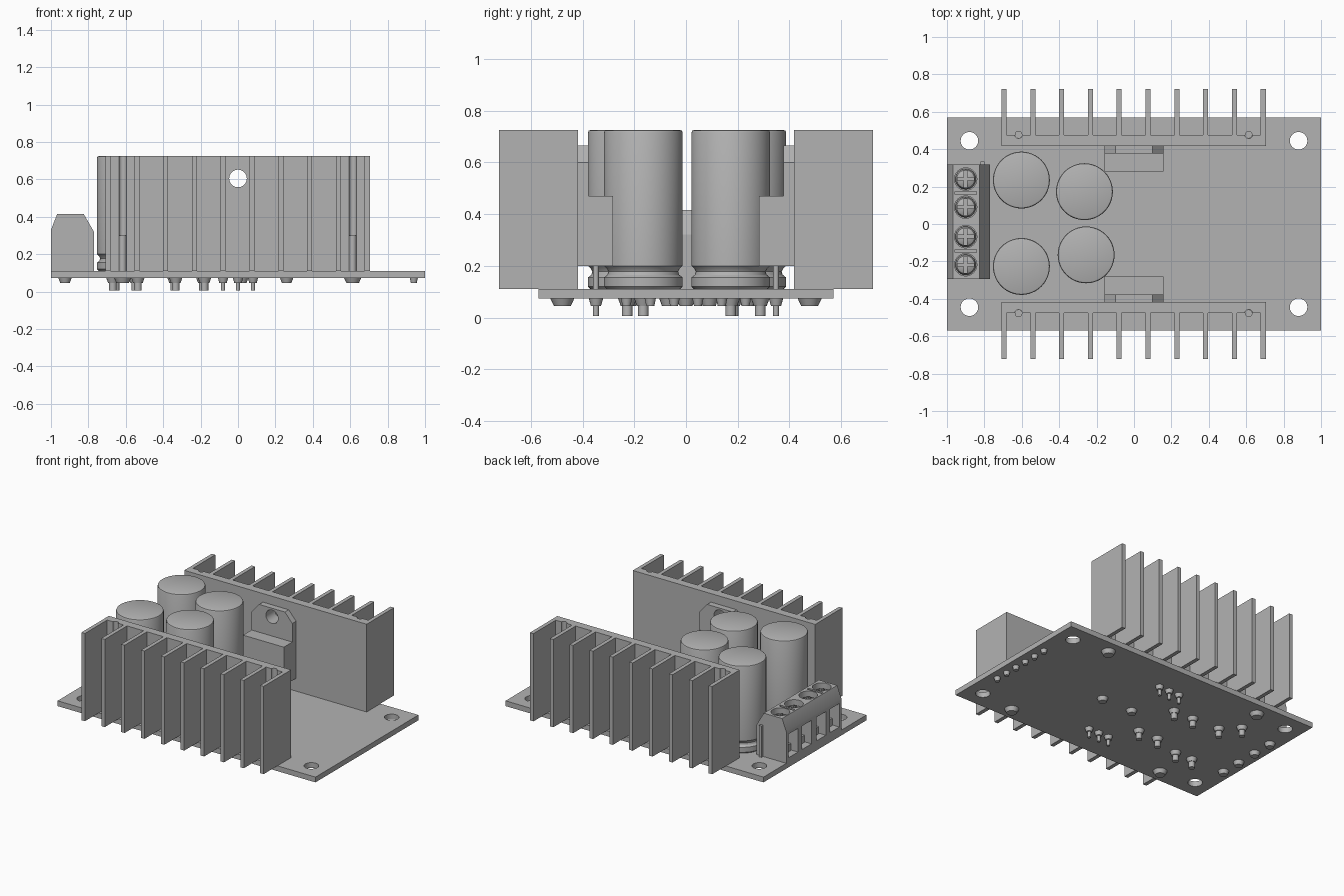
import bpy, bmesh
from math import cos, sin, pi
from mathutils import Matrix

if "Cube" in bpy.data.objects:
    bpy.data.objects.remove(bpy.data.objects["Cube"], do_unlink=True)

grey = bpy.data.materials.new("plain_grey")
grey.use_nodes = True
grey.diffuse_color = (0.45, 0.45, 0.45, 1)
grey.node_tree.nodes["Principled BSDF"].inputs["Base Color"].default_value = grey.diffuse_color
parts = []


def finish(name, bm):
    bmesh.ops.recalc_face_normals(bm, faces=bm.faces)
    mesh = bpy.data.meshes.new(name)
    bm.to_mesh(mesh)
    bm.free()
    mesh.materials.append(grey)
    ob = bpy.data.objects.new(name, mesh)
    bpy.context.collection.objects.link(ob)
    parts.append(ob)
    return ob


def box(name, x, y, z):
    """Box from three (low, high) ranges."""
    bm = bmesh.new()
    size = [abs(b - a) for a, b in (x, y, z)]
    mid = [(a + b) / 2 for a, b in (x, y, z)]
    bmesh.ops.create_cube(bm, size=1, matrix=Matrix.Translation(mid) @ Matrix.Diagonal(size + [1]))
    return finish(name, bm)


def prism(name, profile, y0, y1):
    """Extrude an x-z outline along y."""
    bm = bmesh.new()
    face = bm.faces.new([bm.verts.new((x, y0, z)) for x, z in profile])
    new = bmesh.ops.extrude_face_region(bm, geom=[face])["geom"]
    bmesh.ops.translate(bm, vec=(0, y1 - y0, 0), verts=[g for g in new if isinstance(g, bmesh.types.BMVert)])
    return finish(name, bm)


def lathe(name, profile, cx, cy, n=24):
    """Turn an (r, z) profile about a vertical axis."""
    bm = bmesh.new()
    rings = [[bm.verts.new((cx + r * cos(2 * pi * i / n), cy + r * sin(2 * pi * i / n), z))
              for i in range(n)] for r, z in profile]
    for a, b in zip(rings, rings[1:]):
        for i in range(n):
            j = (i + 1) % n
            bm.faces.new((a[i], a[j], b[j], b[i]))
    bm.faces.new(rings[0])
    bm.faces.new(rings[-1])
    return finish(name, bm)


def rod(name, x, y, r, z0, z1):
    return lathe(name, [(r, z0), (r, z1)], x, y)


def bore(r, z, y0, y1):
    """Round cutter along y at x = 0."""
    return prism("bore_cutter", [(r * cos(pi * i / 16), z + r * sin(pi * i / 16)) for i in range(32)], y0, y1)


def cut(ob, cutter):
    cutter.hide_render = True
    mod = ob.modifiers.new("cut", "BOOLEAN")
    mod.operation, mod.solver, mod.object = "DIFFERENCE", "EXACT", cutter
    bpy.context.view_layer.objects.active = ob
    bpy.ops.object.modifier_apply(modifier=mod.name)
    parts.remove(cutter)
    bpy.data.objects.remove(cutter, do_unlink=True)


def solder(x, y, r, pin=0.0, tip=0.0):
    """Solder cone under the board, with an optional protruding pin."""
    lathe("solder_joint", [(r * 0.7, 0.045), (r, BOTTOM + 0.002)], x, y, 16)
    if pin:
        rod("pin", x, y, pin, tip, BOTTOM)


BOTTOM, TOP, HIGH = 0.073, 0.11, 0.725

# Circuit board with corner holes
board = box("circuit_board", (-1, 1), (-0.57, 0.57), (BOTTOM, TOP))
for x in (-0.88, 0.88):
    for y in (-0.445, 0.445):
        cut(board, rod("hole_cutter", x, y, 0.047, 0, 0.2))

for s, side in ((-1, "front"), (1, "back")):
    # Heat sink: slab, fins and locating pins
    slab = box(side + "_heatsink_slab", (-0.709, 0.705), (s * 0.418, s * 0.475), (TOP, HIGH))
    cut(slab, bore(0.047, 0.605, s * 0.35, s * 0.6))
    for x in (-0.617, 0.613):
        cut(slab, rod("groove_cutter", x, s * 0.478, 0.0205, 0, 1))
        rod(side + "_heatsink_pin", x, s * 0.478, 0.02, BOTTOM, 0.3)
        solder(x, s * 0.478, 0.047)
    for i in range(10):
        x = -0.695 + i * 0.154
        box(side + "_fin", (x - 0.0135, x + 0.0135), (s * 0.474, s * 0.722), (TOP, HIGH))

    # Power transistor: chamfered tab, body and three leads
    tab = prism(side + "_transistor_tab", [(-0.158, 0.2), (0.158, 0.2), (0.158, 0.6), (0.1, 0.665),
                                           (-0.1, 0.665), (-0.158, 0.6)], s * 0.376, s * 0.418)
    cut(tab, bore(0.047, 0.605, s * 0.3, s * 0.5))
    box(side + "_transistor_body", (-0.158, 0.158), (s * 0.282, s * 0.377), (0.2, 0.47))
    for x in (-0.08, 0, 0.08):
        rod(side + "_transistor_lead", x, s * 0.348, 0.011, 0.005, 0.21)
        solder(x, s * 0.348, 0.028)

# Capacitors with a crimp groove; each has two pins
R = 0.152
can = [(R - 0.01, TOP), (R, 0.12), (R, 0.155), (R - 0.013, 0.165), (R - 0.017, 0.177), (R - 0.012, 0.188),
       (R, 0.2), (R, HIGH - 0.01), (R - 0.003, HIGH - 0.003), (R - 0.01, HIGH)]
for x, y, dx, dy in ((-0.602, 0.235, 0.052, -0.052), (-0.265, 0.173, 0.077, 0),
                     (-0.602, -0.227, 0.067, 0), (-0.256, -0.165, 0.077, 0)):
    lathe("capacitor", can, x, y, 48)
    for k in (-1, 1):
        solder(x + k * dx, y + k * dy, 0.036, 0.02, 0.005)

# Terminal block with wire windows, screw wells and dividing slots
block = prism("terminal_block", [(-1, TOP), (-1, 0.33), (-0.967, 0.415), (-0.825, 0.415),
                                 (-0.77, 0.32), (-0.77, TOP)], -0.293, 0.317)
box("terminal_rib", (-0.82, -0.8), (0.316, 0.335), (TOP, 0.33))
for i, y in enumerate((-0.218, -0.068, 0.09, 0.24)):
    cut(block, rod("well_cutter", -0.9, y, 0.06, 0.345, 0.5))
    cut(block, box("window_cutter", (-1.1, -0.87), (y - 0.052, y + 0.052), (0.14, 0.305)))
    box("wire_clamp", (-0.95, -0.86), (y - 0.045, y + 0.045), (0.135, 0.19))
    screw = lathe("terminal_screw", [(0.055, 0.34), (0.055, 0.365), (0.048, 0.38), (0.03, 0.39),
                                     (0.008, 0.394)], -0.9, y)
    cut(screw, box("slot_cutter", (-0.945, -0.855), (y - 0.008, y + 0.008), (0.372, 0.5)))
    cut(screw, box("slot_cutter", (-0.908, -0.892), (y - 0.045, y + 0.045), (0.372, 0.5)))
    solder(-0.925, y, 0.036)
for y in (0.165, -0.145):
    cut(block, box("divider_cutter", (-0.957, -0.842), (y - 0.008, y + 0.008), (0.39, 0.5)))

# Remaining joints: small edge row and two centre pads
for i in range(6):
    solder(0.94, -0.23 + i * 0.092, 0.022)
for x in (0.02, 0.26):
    solder(x, 0, 0.036)

# Smooth the round surfaces only
bpy.ops.object.select_all(action="DESELECT")
for ob in parts:
    ob.select_set(True)
bpy.context.view_layer.objects.active = parts[0]
bpy.ops.object.shade_smooth_by_angle(angle=pi / 6)
